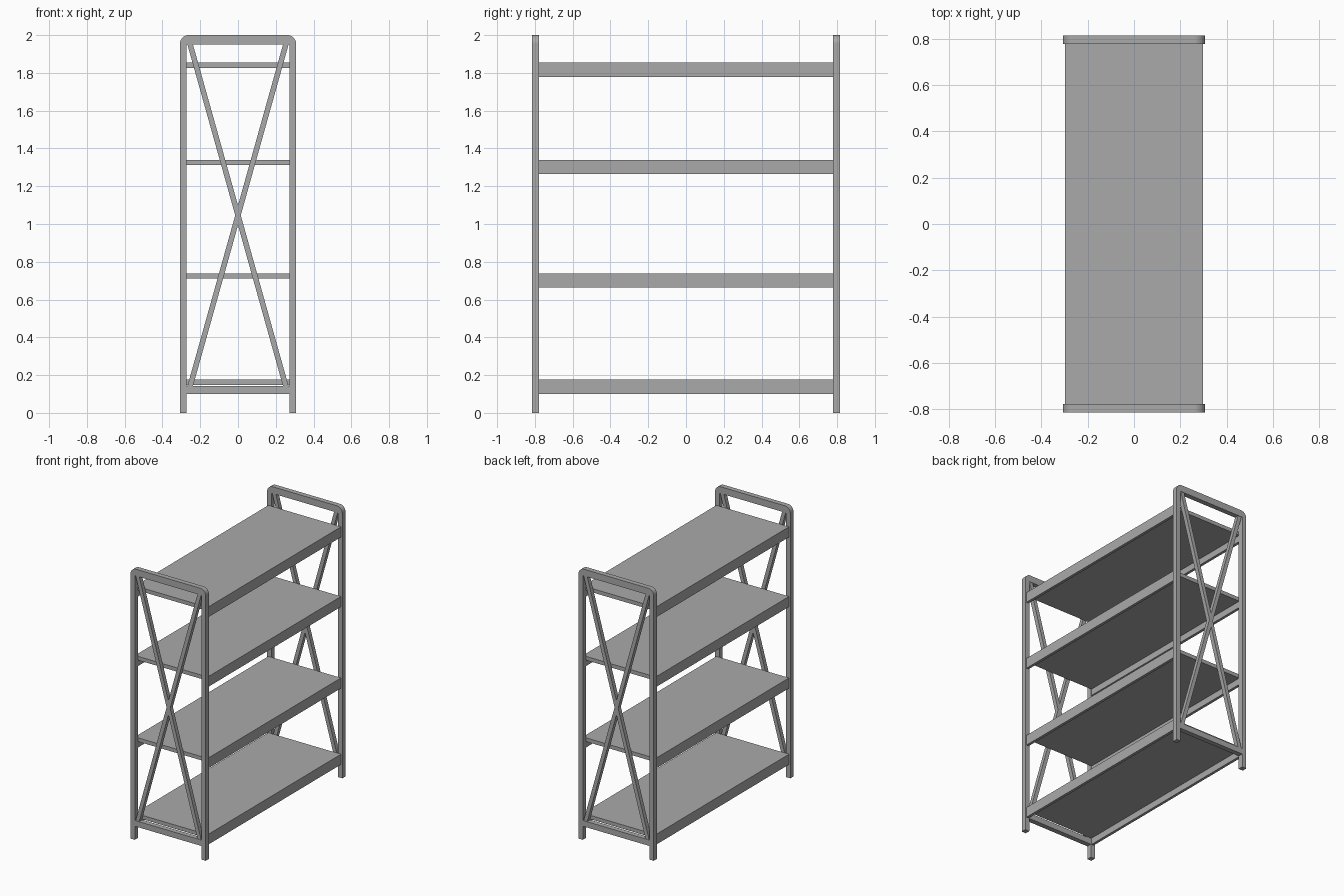
import bpy, bmesh, math

if "Cube" in bpy.data.objects:
    bpy.data.objects.remove(bpy.data.objects["Cube"])

grey = bpy.data.materials.new("plain grey")
grey.diffuse_color = (0.4, 0.4, 0.4, 1)
grey.use_nodes = True
grey.node_tree.nodes["Principled BSDF"].inputs["Base Color"].default_value = grey.diffuse_color


def prism(name, outline, y0, y1):
    """Extrude an x/z outline from y0 to y1."""
    bm = bmesh.new()
    face = bm.faces.new([bm.verts.new((x, y0, z)) for x, z in outline])
    res = bmesh.ops.extrude_face_region(bm, geom=[face], use_keep_orig=True)
    verts = [g for g in res["geom"] if isinstance(g, bmesh.types.BMVert)]
    bmesh.ops.translate(bm, verts=verts, vec=(0, y1 - y0, 0))
    bmesh.ops.recalc_face_normals(bm, faces=bm.faces)
    me = bpy.data.meshes.new(name)
    bm.to_mesh(me)
    bm.free()
    me.materials.append(grey)
    ob = bpy.data.objects.new(name, me)
    bpy.context.collection.objects.link(ob)
    return ob


W, LEG, H = 0.307, 0.035, 2.0      # frame half width, leg width, height
Y_IN, Y_OUT = 0.778, 0.815         # end frame depth range
RAIL_Z, R = 1.95, 0.045            # underside of top rail, corner radius

# Arch: two legs joined by a top rail with rounded outer corners
N = 8
left = [(-W + R - R * math.cos(i * math.pi / 2 / N),
         H - R + R * math.sin(i * math.pi / 2 / N)) for i in range(N + 1)]
right = [(-x, z) for x, z in reversed(left)]
i = W - LEG
arch = ([(-W, 0)] + left + right
        + [(W, 0), (i, 0), (i, RAIL_Z), (-i, RAIL_Z), (-i, 0)])

# Diagonal brace centre line runs between the rails through (0, 1.046)
zc, slope, hw = 1.046, 0.253 / 0.904, 0.0147
zb, zt = 0.125, 1.967

for side, s in (("front", -1), ("back", 1)):
    prism(side + "_frame", arch, s * Y_IN, s * Y_OUT)
    prism(side + "_bottom_rail",
          [(-i, 0.10), (i, 0.10), (i, 0.143), (-i, 0.143)], s * Y_IN, s * Y_OUT)
    for tag, d in (("rising", 1), ("falling", -1)):
        xb, xt = d * slope * (zb - zc), d * slope * (zt - zc)
        prism(f"{side}_{tag}_brace",
              [(xb - hw, zb), (xb + hw, zb), (xt + hw, zt), (xt - hw, zt)],
              s * (Y_IN + 0.003), s * (Y_OUT - 0.003))

# Shelves: thin board with a deeper lip along both long edges
SW, LIP = 0.297, 0.02
for n, top in enumerate((0.176, 0.739, 1.34, 1.854)):
    board, low = top - 0.028, top - 0.076
    prism(f"shelf_{n + 1}",
          [(-SW, top), (SW, top), (SW, low), (SW - LIP, low), (SW - LIP, board),
           (-SW + LIP, board), (-SW + LIP, low), (-SW, low)], -Y_IN, Y_IN)
